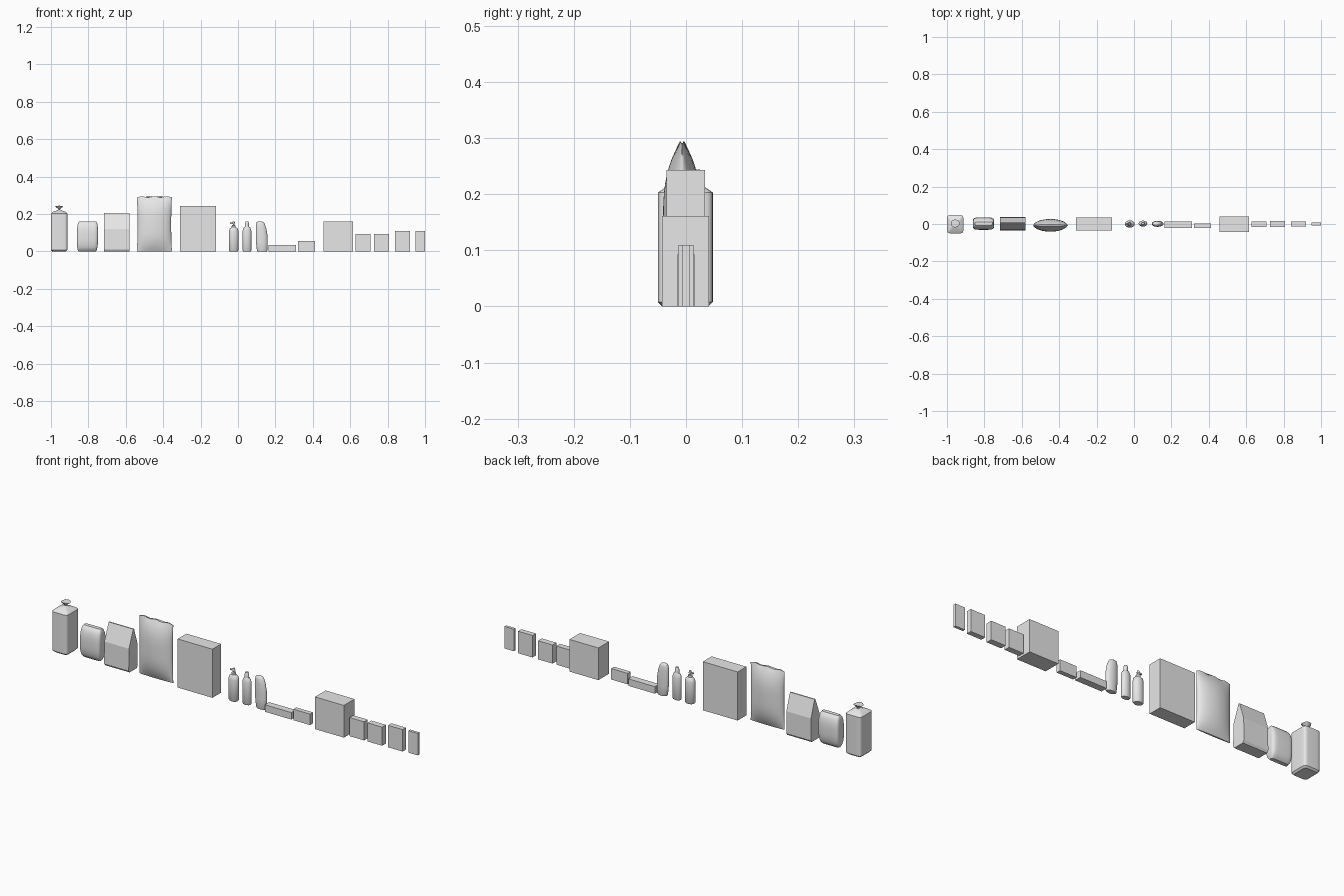
import bpy, bmesh, math

cube = bpy.data.objects.get("Cube")
if cube:
    bpy.data.objects.remove(cube, do_unlink=True)

grey = bpy.data.materials.new("plain grey")
grey.use_nodes = True
grey.diffuse_color = (0.8, 0.8, 0.8, 1)
grey.node_tree.nodes["Principled BSDF"].inputs["Base Color"].default_value = (0.8, 0.8, 0.8, 1)


def finish(name, bm, smooth=None):
    bmesh.ops.recalc_face_normals(bm, faces=bm.faces)
    mesh = bpy.data.meshes.new(name)
    bm.to_mesh(mesh)
    bm.free()
    mesh.materials.append(grey)
    obj = bpy.data.objects.new(name, mesh)
    bpy.context.collection.objects.link(obj)
    if smooth:
        bpy.ops.object.select_all(action="DESELECT")
        obj.select_set(True)
        bpy.context.view_layer.objects.active = obj
        bpy.ops.object.shade_smooth_by_angle(angle=math.radians(smooth))
    return obj


def box(name, x0, x1, y0, y1, height):
    bm = bmesh.new()
    bmesh.ops.create_cube(bm, size=1)
    for v in bm.verts:
        v.co = (x0 + (v.co.x + 0.5) * (x1 - x0), y0 + (v.co.y + 0.5) * (y1 - y0),
                (v.co.z + 0.5) * height)
    return finish(name, bm)


def loft(name, cx, cy, rings, power=2, segs=32, wave=0, smooth=40):
    """Rings are (z, half width, half depth, x shift); power squares off the section."""
    bm = bmesh.new()
    loops = []
    for i, (z, rx, ry, dx) in enumerate(rings):
        loop = []
        for k in range(segs):
            a = 2 * math.pi * (k + 0.5) / segs
            c, s = math.cos(a), math.sin(a)
            px = math.copysign(abs(c) ** (2 / power), c)
            py = math.copysign(abs(s) ** (2 / power), s)
            lift = wave * math.cos(px * 9) if i == len(rings) - 1 else 0
            loop.append(bm.verts.new((cx + dx + px * rx, cy + py * ry, z + lift)))
        loops.append(loop)
    for a, b in zip(loops, loops[1:]):
        for k in range(segs):
            n = (k + 1) % segs
            bm.faces.new((a[k], a[n], b[n], b[k]))
    bm.faces.new(loops[0])
    bm.faces.new(loops[-1])
    return finish(name, bm, smooth)


# Tied bread bag: squared body, gathered shoulders and a flared twist
loft("bread_bag", -0.956, -0.001,
     [(0, 0.036, 0.041, 0), (0.008, 0.044, 0.049, 0), (0.203, 0.044, 0.049, 0),
      (0.212, 0.034, 0.036, 0), (0.218, 0.018, 0.018, 0), (0.224, 0.006, 0.006, 0)],
     power=7, smooth=30)
loft("bread_bag_twist", -0.956, 0.003,
     [(0.218, 0.007, 0.007, 0), (0.226, 0.005, 0.005, 0), (0.234, 0.014, 0.013, 0),
      (0.242, 0.024, 0.022, 0)], segs=10, wave=0.003, smooth=30)

# Plump pillow pack
pack = []
for i in range(17):
    t = i / 8 - 1
    bulge = (1 - abs(t) ** 2.6) ** 0.6
    pack.append((0.08 + 0.08 * t, 0.047 + 0.010 * bulge, 0.010 + 0.023 * bulge, 0.001 * t))
loft("pillow_pack", -0.805, 0.002, pack, power=5)

# Folded paper bag with a pinched ridge
profile = [(-0.027, 0), (-0.034, 0.011), (-0.032, 0.12), (0.002, 0.205),
           (0.008, 0.205), (0.036, 0.12), (0.037, 0.011), (0.03, 0)]
bm = bmesh.new()
ends = [[bm.verts.new((x, y, z)) for y, z in profile] for x in (-0.717, -0.581)]
for end in ends:
    bm.faces.new(end)
for k in range(len(profile)):
    n = (k + 1) % len(profile)
    bm.faces.new((ends[0][k], ends[0][n], ends[1][n], ends[1][k]))
finish("folded_bag", bm)

# Large sealed snack bag
bag = []
for i in range(21):
    t = i / 10 - 1
    depth = 0.004 + 0.030 * (1 - abs(t) ** 3)
    bag.append((0.146 + 0.146 * t, 0.090 + 0.004 * t * t, depth, 0))
loft("snack_bag", -0.447, -0.007, bag, power=1.9, segs=48, wave=0.003)

# Pump bottle
loft("pump_bottle", -0.023, 0,
     [(0, 0.021, 0.016, 0), (0.006, 0.026, 0.020, 0), (0.108, 0.026, 0.020, 0),
      (0.122, 0.022, 0.017, 0), (0.130, 0.011, 0.010, 0), (0.140, 0.010, 0.010, 0),
      (0.141, 0.004, 0.004, 0), (0.152, 0.004, 0.004, 0)])
loft("pump_head", -0.023, 0, [(0.150, 0.007, 0.007, 0), (0.160, 0.005, 0.005, 0)])
nozzle = box("pump_nozzle", -0.043, -0.023, -0.003, 0.003, 0.006)
nozzle.location.z = 0.148

# Slim capped bottle
loft("slim_bottle", 0.048, 0.002,
     [(0, 0.020, 0.013, 0), (0.005, 0.023, 0.016, 0), (0.112, 0.023, 0.016, 0),
      (0.126, 0.019, 0.013, 0), (0.134, 0.010, 0.009, 0)])
loft("slim_bottle_cap", 0.048, 0.002,
     [(0.133, 0.011, 0.010, 0), (0.155, 0.010, 0.009, 0), (0.160, 0.007, 0.006, 0)])

# Rounded, slightly lopsided bottle
loft("curved_bottle", 0.126, 0.001,
     [(0, 0.024, 0.013, 0.003), (0.005, 0.028, 0.015, 0.003), (0.05, 0.031, 0.016, 0.001),
      (0.09, 0.031, 0.016, 0), (0.125, 0.028, 0.015, -0.003), (0.148, 0.023, 0.013, -0.006),
      (0.157, 0.018, 0.010, -0.008), (0.161, 0.009, 0.005, -0.009)])

# Cartons
for name, *dims in [
    ("cereal_carton", -0.31, -0.117, -0.035, 0.034, 0.243),
    ("flat_carton", 0.163, 0.31, -0.021, 0.013, 0.035),
    ("small_flat_carton", 0.321, 0.413, -0.021, 0.002, 0.055),
    ("deep_carton", 0.456, 0.616, -0.043, 0.041, 0.161),
    ("snack_carton_a", 0.628, 0.708, -0.015, 0.014, 0.093),
    ("snack_carton_b", 0.728, 0.808, -0.015, 0.015, 0.093),
    ("tall_carton", 0.84, 0.92, -0.013, 0.013, 0.11),
    ("narrow_carton", 0.948, 1.0, -0.007, 0.007, 0.11),
]:
    box(name, *dims)
